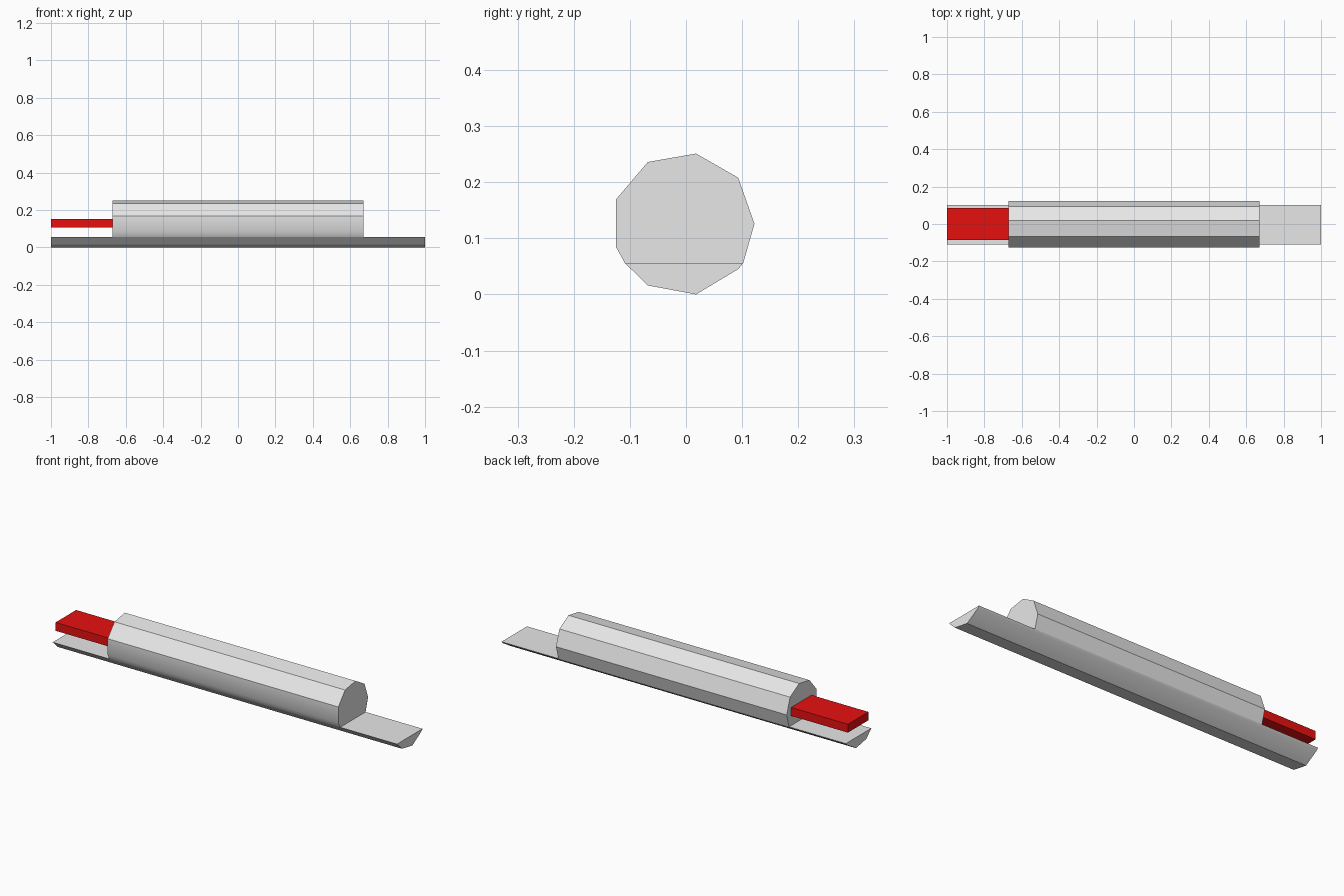
import bpy, bmesh

if "Cube" in bpy.data.objects:
    bpy.data.objects.remove(bpy.data.objects["Cube"], do_unlink=True)


def material(name, colour):
    mat = bpy.data.materials.new(name)
    mat.use_nodes = True
    mat.diffuse_color = colour
    mat.node_tree.nodes["Principled BSDF"].inputs["Base Color"].default_value = colour
    return mat


def prism(name, profile, x0, x1, mat):
    """Sweep a (y, z) profile along x from x0 to x1."""
    bm = bmesh.new()
    face = bm.faces.new([bm.verts.new((x0, y, z)) for y, z in profile])
    swept = bmesh.ops.extrude_face_region(bm, geom=[face], use_keep_orig=True)["geom"]
    verts = [v for v in swept if isinstance(v, bmesh.types.BMVert)]
    bmesh.ops.translate(bm, verts=verts, vec=(x1 - x0, 0, 0))
    bmesh.ops.recalc_face_normals(bm, faces=bm.faces)
    mesh = bpy.data.meshes.new(name)
    bm.to_mesh(mesh)
    bm.free()
    mesh.materials.append(mat)
    obj = bpy.data.objects.new(name, mesh)
    bpy.context.collection.objects.link(obj)
    return obj


def smooth(obj):
    bpy.ops.object.select_all(action="DESELECT")
    obj.select_set(True)
    bpy.context.view_layer.objects.active = obj
    bpy.ops.object.shade_smooth_by_angle(angle=0.52)


grey = material("light grey", (0.8, 0.8, 0.8, 1))
red = material("red", (0.8, 0.005, 0.005, 1))

# Nine-sided tube split at the tray height
split = 0.056
left_edge, right_edge = (-0.109, split), (0.102, split)
upper = [right_edge, (0.122, 0.126), (0.093, 0.208), (0.018, 0.251),
         (-0.068, 0.236), (-0.125, 0.169), (-0.125, 0.085), left_edge]
lower = [left_edge, (-0.068, 0.016), (0.018, 0.0), (0.093, 0.045), right_edge]

smooth(prism("upper_body", upper, -0.67, 0.67, grey))
smooth(prism("lower_tray", lower, -1, 1, grey))

# Flat tongue sticking out of the right end
tongue = [(-0.085, 0.107), (0.085, 0.107), (0.085, 0.151), (-0.085, 0.151)]
prism("tongue", tongue, -1, -0.66, red)
